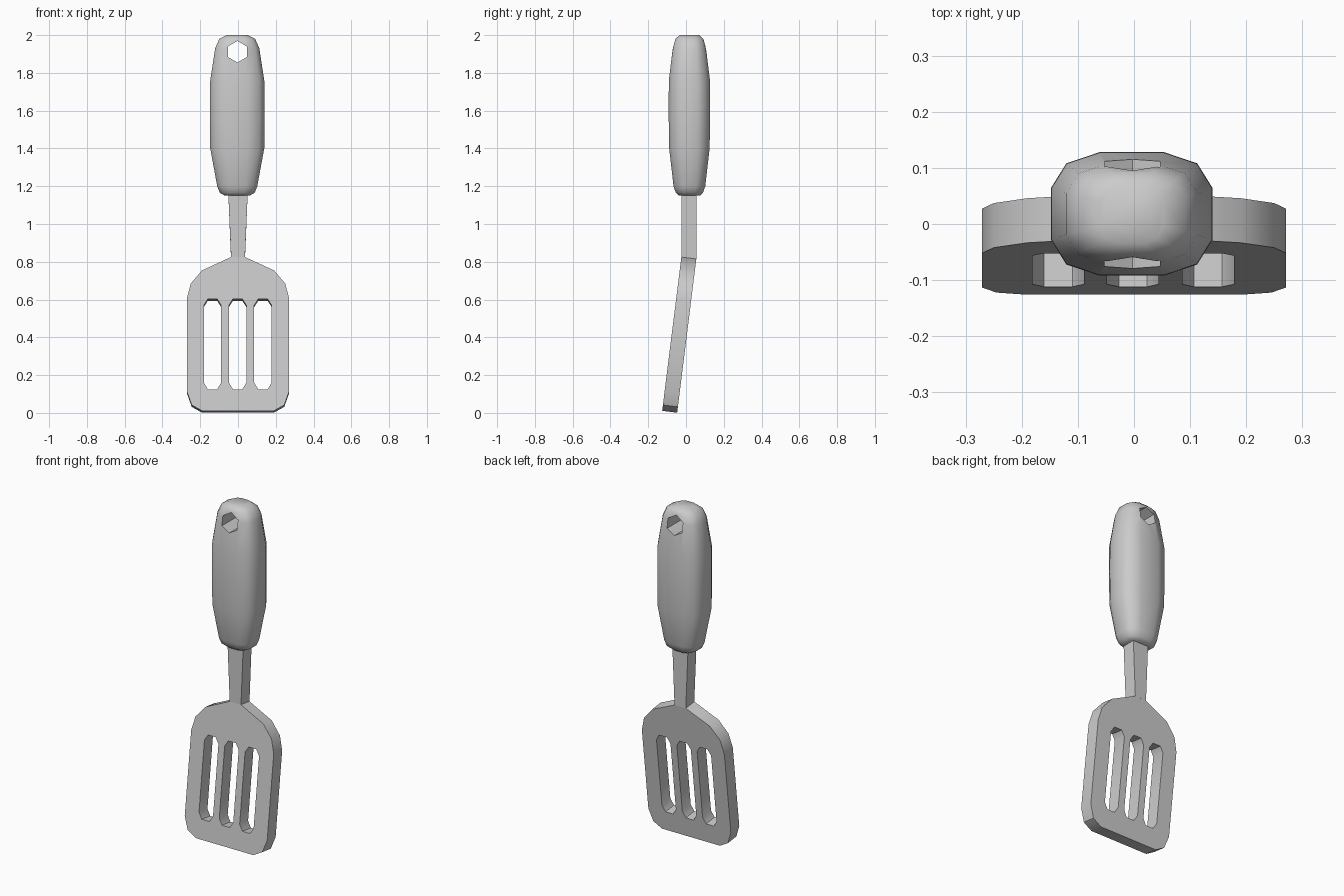
import bpy, bmesh
from math import radians, cos, sin, pi

if "Cube" in bpy.data.objects:
    bpy.data.objects.remove(bpy.data.objects["Cube"])

TILT = radians(7.1)
BEND_Z, MID_Y, HALF_T = 0.82, 0.015, 0.04


def select(ob):
    bpy.ops.object.select_all(action='DESELECT')
    ob.select_set(True)
    bpy.context.view_layer.objects.active = ob


def smooth(ob, angle=35):
    select(ob)
    bpy.ops.object.shade_smooth_by_angle(angle=radians(angle))


def loft(name, rings):
    """Closed solid through a stack of equal-sized vertex rings."""
    bm = bmesh.new()
    vs = [[bm.verts.new(p) for p in ring] for ring in rings]
    n = len(vs[0])
    for a, b in zip(vs, vs[1:]):
        for i in range(n):
            j = (i + 1) % n
            bm.faces.new((a[i], a[j], b[j], b[i]))
    bm.faces.new(vs[0][::-1])
    bm.faces.new(vs[-1])
    bmesh.ops.recalc_face_normals(bm, faces=bm.faces)
    me = bpy.data.meshes.new(name)
    bm.to_mesh(me)
    bm.free()
    ob = bpy.data.objects.new(name, me)
    bpy.context.collection.objects.link(ob)
    return ob


def add_loop(curve, pts):
    sp = curve.splines.new('POLY')
    sp.points.add(len(pts) - 1)
    for p, (x, z) in zip(sp.points, pts):
        p.co = (x, (z - BEND_Z) / cos(TILT), 0, 1)
    sp.use_cyclic_u = True


# Slotted blade: mirrored half outline with three chamfered slots
half = [(0.19, 0.006), (0.245, 0.037), (0.271, 0.11), (0.271, 0.60),
        (0.25, 0.68), (0.19, 0.75), (0.037, 0.82)]
cu = bpy.data.curves.new("blade", 'CURVE')
cu.dimensions = '2D'
cu.fill_mode = 'BOTH'
cu.extrude = HALF_T
add_loop(cu, half + [(-x, z) for x, z in reversed(half)])
for cx in (-0.135, -0.002, 0.132):
    slot = [(0.025, 0.12), (0.046, 0.155), (0.046, 0.565), (0.025, 0.598)]
    add_loop(cu, [(cx + x, z) for x, z in slot] + [(cx - x, z) for x, z in reversed(slot)])
blade = bpy.data.objects.new("blade", cu)
bpy.context.collection.objects.link(blade)
blade.location = (0, MID_Y, BEND_Z)
blade.rotation_euler = (pi / 2 - TILT, 0, 0)
select(blade)
bpy.ops.object.convert(target='MESH')
blade = bpy.context.object
bm = bmesh.new()
bm.from_mesh(blade.data)
bmesh.ops.remove_doubles(bm, verts=bm.verts, dist=0.0005)
bmesh.ops.recalc_face_normals(bm, faces=bm.faces)
bm.to_mesh(blade.data)
bm.free()
smooth(blade)

# Neck: tapered bar whose lower end meets the tilted blade
f, b = MID_Y - HALF_T, MID_Y + HALF_T
dz = HALF_T * sin(TILT)
neck = loft("neck", [
    [(-0.037, f, BEND_Z + dz), (0.037, f, BEND_Z + dz), (0.037, b, BEND_Z - dz), (-0.037, b, BEND_Z - dz)],
    [(-0.052, f, 1.18), (0.052, f, 1.18), (0.052, b, 1.18), (-0.052, b, 1.18)]])
smooth(neck)

# Handle: twelve-sided grip, rings of (z, half width, half depth)
quad = [(1, 0.42), (0.81, 0.82), (0.40, 1)]
section = (quad + [(-x, y) for x, y in reversed(quad)]
           + [(-x, -y) for x, y in quad] + [(x, -y) for x, y in reversed(quad)])
stations = [(1.15, 0.065, 0.055), (1.165, 0.092, 0.072), (1.20, 0.106, 0.084),
            (1.40, 0.143, 0.107), (1.58, 0.144, 0.11), (1.76, 0.143, 0.109),
            (1.93, 0.117, 0.088), (1.98, 0.095, 0.074), (2.0, 0.055, 0.052)]
handle = loft("handle", [[(-0.004 + x * w, 0.018 + y * d, z) for x, y in section]
                         for z, w, d in stations])

# Hexagonal hanging hole
hexa = [(0.057 * sin(i * pi / 3), 0.057 * cos(i * pi / 3)) for i in range(6)]
cutter = loft("hole_cutter", [[(-0.003 + x, y, 1.912 + z) for x, z in hexa] for y in (-0.3, 0.3)])
mod = handle.modifiers.new("hanging_hole", 'BOOLEAN')
mod.operation = 'DIFFERENCE'
mod.solver = 'EXACT'
mod.object = cutter
select(handle)
bpy.ops.object.modifier_apply(modifier=mod.name)
bpy.data.objects.remove(cutter)
smooth(handle, 45)
